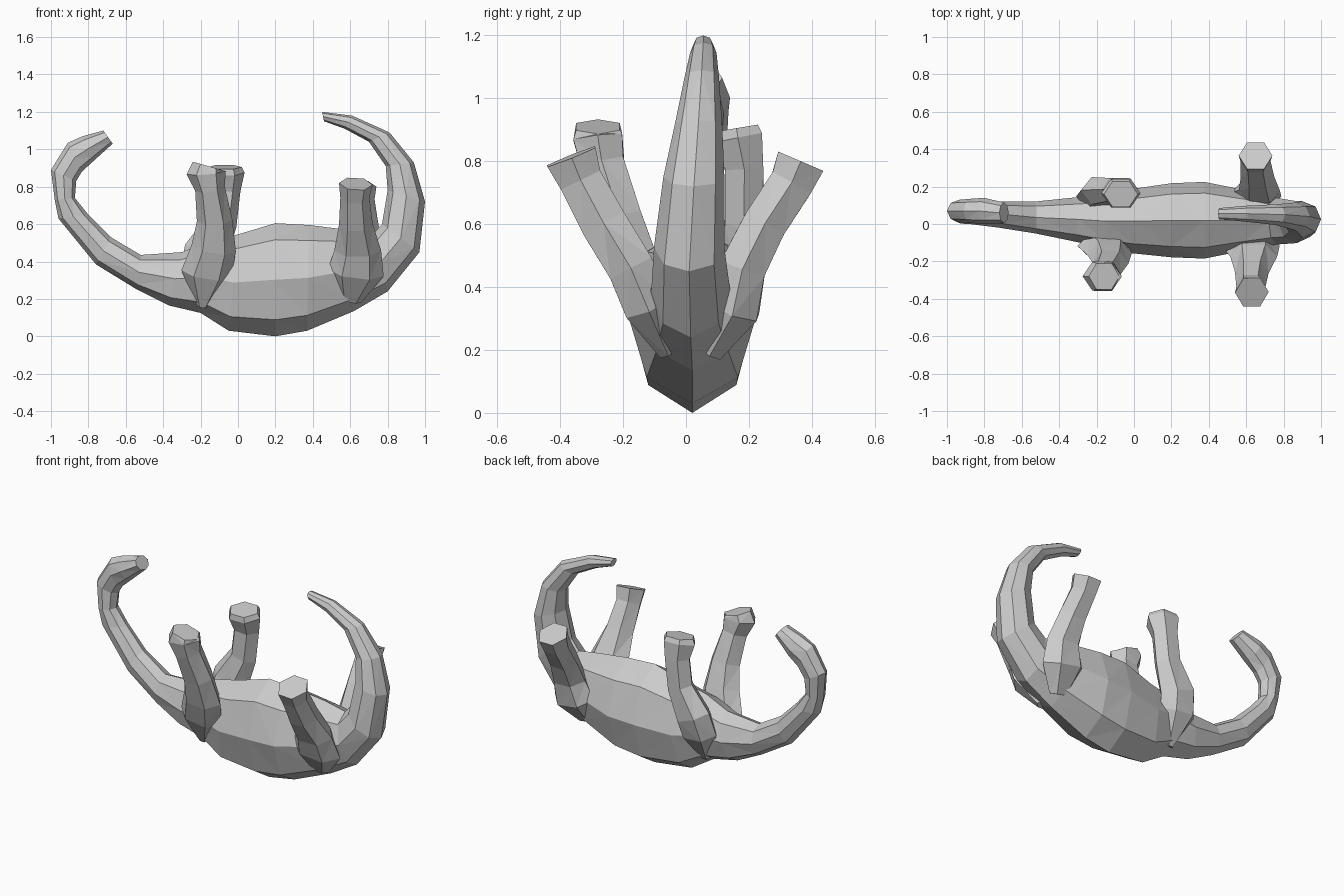
import bpy, bmesh, math
from mathutils import Vector


def loft(name, rings):
    """Skin a list of vertex rings into a closed, flat-faced tube."""
    bm = bmesh.new()
    loops = [[bm.verts.new(p) for p in ring] for ring in rings]
    n = len(rings[0])
    for a, b in zip(loops, loops[1:]):
        for i in range(n):
            j = (i + 1) % n
            bm.faces.new((a[i], a[j], b[j], b[i]))
    bm.faces.new(loops[0])
    bm.faces.new(loops[-1])
    bmesh.ops.recalc_face_normals(bm, faces=bm.faces)
    bmesh.ops.triangulate(bm, faces=bm.faces)
    mesh = bpy.data.meshes.new(name)
    bm.to_mesh(mesh)
    bm.free()
    ob = bpy.data.objects.new(name, mesh)
    bpy.context.collection.objects.link(ob)
    return ob


def ellipse(c, u, v, sides):
    out = []
    for i in range(sides):
        a = 2 * math.pi * i / sides
        out.append(c + u * math.cos(a) + v * math.sin(a))
    return out


# Head, neck, body and tail: belly-side x z, back-side x z, centre y, half width
head_neck = [
    (-.67, 1.03, -.72, 1.10, .06, .055),
    (-.775, .935, -.83, 1.07, .07, .070),
    (-.835, .88, -.91, 1.035, .07, .065),
    (-.865, .83, -1.0, .89, .07, .060),
    (-.872, .74, -.98, .73, .06, .058),
    (-.80, .65, -.96, .63, .06, .060),
    (-.68, .53, -.76, .385, .05, .070),
    (-.52, .435, -.54, .25, .035, .085),
    (-.30, .45, -.37, .165, .025, .115),
]
torso_tail = [
    (-.15, .51, -.20, .125, .015, .140),
    (0.0, .545, -.05, .03, .015, .170),
    (.20, .605, .20, 0.0, .02, .198),
    (.38, .595, .37, .03, .02, .205),
    (.58, .57, .62, .135, .02, .160),
    (.72, .545, .80, .24, .015, .125),
    (.77, .60, .97, .45, .01, .112),
    (.80, .78, 1.0, .72, .025, .097),
    (.79, .91, .94, .93, .04, .075),
    (.70, 1.04, .81, 1.09, .05, .055),
    (.57, 1.11, .61, 1.18, .055, .042),
    (.46, 1.15, .45, 1.20, .055, .030),
]
rings = []
for xi, zi, xo, zo, y, hw in head_neck + torso_tail:
    inner, outer = Vector((xi, y, zi)), Vector((xo, y, zo))
    rings.append(ellipse((inner + outer) / 2, (outer - inner) / 2,
                         Vector((0, hw, 0)), 8))
loft("body_neck_and_tail", rings)


def leg(name, stations):
    """Stations run from root to foot: x, y, z, half width, half depth."""
    pts = [Vector(s[:3]) for s in stations]
    rings = []
    for i, s in enumerate(stations):
        t = (pts[min(i + 1, len(pts) - 1)] - pts[max(i - 1, 0)]).normalized()
        u = Vector((1, 0, 0))
        u = (u - t * u.dot(t)).normalized()
        rings.append(ellipse(pts[i], u * s[3], t.cross(u) * s[4], 6))
    loft(name, rings)


# Legs pointing upward, each in its own pose, with roots sunk into the body
leg("front_leg_near", [
    (-.19, -.055, .16, .03, .03), (-.17, -.11, .33, .135, .08),
    (-.13, -.16, .47, .12, .085), (-.125, -.21, .62, .095, .08),
    (-.15, -.265, .79, .08, .08), (-.17, -.28, .875, .105, .09),
    (-.16, -.28, .91, .085, .08)])
leg("front_leg_far", [
    (-.19, .07, .16, .03, .03), (-.19, .145, .34, .12, .085),
    (-.17, .175, .45, .12, .085), (-.09, .185, .61, .085, .07),
    (-.07, .185, .78, .083, .07), (-.07, .165, .875, .105, .09),
    (-.07, .16, .905, .09, .08)])
leg("rear_leg_near", [
    (.60, -.06, .19, .06, .03), (.63, -.125, .34, .15, .085),
    (.64, -.175, .46, .125, .085), (.63, -.26, .60, .09, .085),
    (.625, -.335, .74, .078, .08), (.63, -.365, .815, .09, .095)])
leg("rear_leg_far", [
    (.62, .08, .19, .06, .04), (.65, .155, .33, .14, .09),
    (.67, .18, .46, .11, .085), (.66, .25, .60, .09, .08),
    (.65, .335, .73, .08, .08), (.65, .365, .80, .09, .09)])
